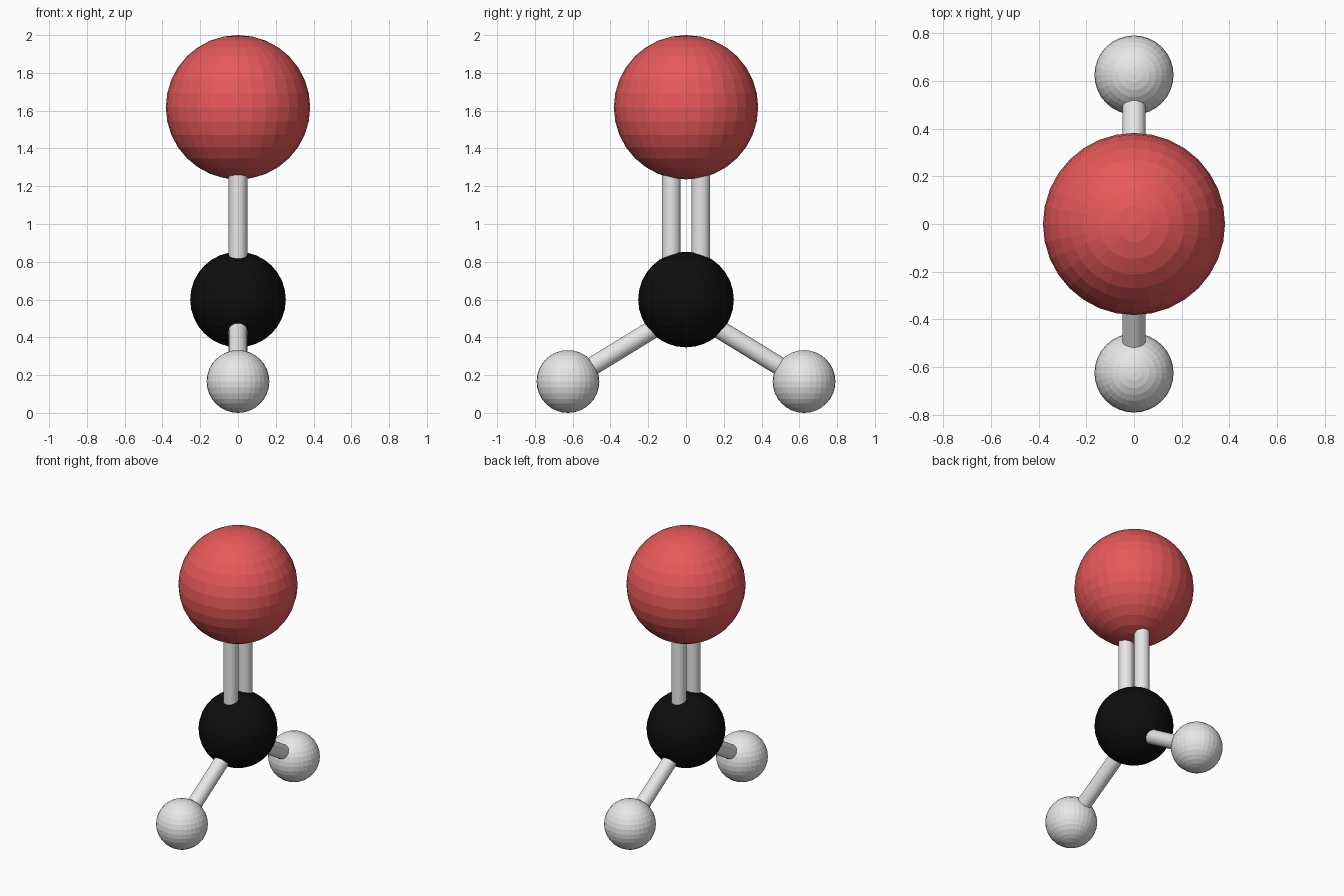
import bpy
from mathutils import Vector

if "Cube" in bpy.data.objects:
    bpy.data.objects.remove(bpy.data.objects["Cube"])


def material(name, rgb):
    m = bpy.data.materials.new(name)
    m.diffuse_color = (*rgb, 1.0)
    m.use_nodes = True
    m.node_tree.nodes["Principled BSDF"].inputs["Base Color"].default_value = m.diffuse_color
    return m


RED = material("red", (0.8, 0.1, 0.1))
BLACK = material("black", (0.004, 0.004, 0.004))
LIGHT_GREY = material("light_grey", (0.8, 0.8, 0.8))


def atom(name, center, radius, mat):
    bpy.ops.mesh.primitive_uv_sphere_add(segments=32, ring_count=16,
                                         radius=radius, location=center)
    ob = bpy.context.object
    ob.name = name
    ob.data.materials.append(mat)


def bond(name, start, end, radius=0.049):
    a, b = Vector(start), Vector(end)
    bpy.ops.mesh.primitive_cylinder_add(vertices=32, radius=radius,
                                        depth=(b - a).length, location=(a + b) / 2)
    ob = bpy.context.object
    ob.name = name
    ob.rotation_mode = 'QUATERNION'
    ob.rotation_quaternion = (b - a).to_track_quat('Z', 'Y')
    ob.data.materials.append(LIGHT_GREY)


# Large top atom and central atom
atom("oxygen_atom", (0, 0, 1.618), 0.382, RED)
atom("carbon_atom", (0, 0, 0.6), 0.253, BLACK)

# Mirrored pairs: small atoms, their slanted bonds, and the double bond
for side, s in (("front", -1), ("back", 1)):
    atom("hydrogen_atom_" + side, (0, s * 0.625, 0.166), 0.166, LIGHT_GREY)
    bond("single_bond_" + side, (0, s * 0.05, 0.52), (0, s * 0.625, 0.168))
    bond("double_bond_" + side, (0, s * 0.078, 0.65), (0, s * 0.078, 1.5))
